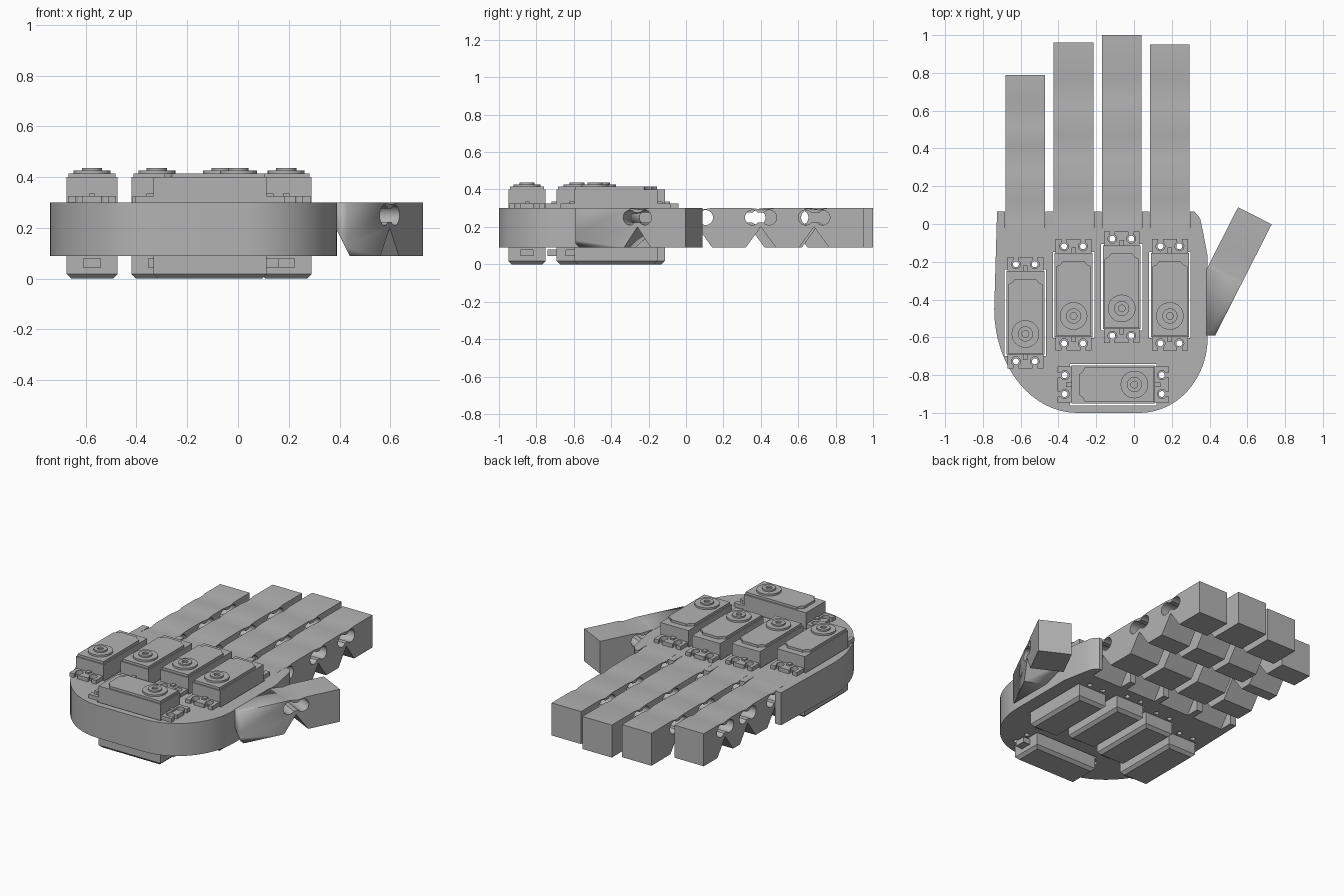
import bpy, bmesh
from math import cos, sin, pi, radians
from mathutils import Matrix, Vector

if "Cube" in bpy.data.objects:
    bpy.data.objects.remove(bpy.data.objects["Cube"])

grey = bpy.data.materials.new("plain grey")
grey.use_nodes = True
grey.diffuse_color = (0.45, 0.45, 0.45, 1)
grey.node_tree.nodes["Principled BSDF"].inputs["Base Color"].default_value = (0.45, 0.45, 0.45, 1)

BOTTOM, TOP = 0.09, 0.30


def arc(cx, cy, rx, ry, a0, a1, n=16):
    return [(cx + rx * cos(radians(a0 + (a1 - a0) * i / n)),
             cy + ry * sin(radians(a0 + (a1 - a0) * i / n))) for i in range(n + 1)]


def circle(cx, cy, r, n=24):
    return arc(cx, cy, r, r, 0, 360, n)[:-1]


def rect(cx, cy, hx, hy):
    return [(cx - hx, cy - hy), (cx + hx, cy - hy), (cx + hx, cy + hy), (cx - hx, cy + hy)]


def finish(name, mesh, matrix):
    mesh.transform(matrix)
    mesh.materials.clear()
    mesh.materials.append(grey)
    obj = bpy.data.objects.new(name, mesh)
    bpy.context.collection.objects.link(obj)
    bpy.ops.object.select_all(action='DESELECT')
    obj.select_set(True)
    bpy.context.view_layer.objects.active = obj
    bpy.ops.object.shade_smooth_by_angle(angle=radians(30))
    return obj


def plate(name, loops, z0, z1, matrix=Matrix()):
    """Extrude an outline, with further loops as holes, from z0 to z1."""
    curve = bpy.data.curves.new(name, 'CURVE')
    curve.dimensions, curve.fill_mode = '2D', 'BOTH'
    curve.extrude = (z1 - z0) / 2
    for loop in loops:
        spline = curve.splines.new('POLY')
        spline.points.add(len(loop) - 1)
        for point, (x, y) in zip(spline.points, loop):
            point.co = (x, y, 0, 1)
        spline.use_cyclic_u = True
    temp = bpy.data.objects.new(name + "_curve", curve)
    bpy.context.collection.objects.link(temp)
    graph = bpy.context.evaluated_depsgraph_get()
    mesh = bpy.data.meshes.new_from_object(temp.evaluated_get(graph))
    bpy.data.objects.remove(temp)
    bm = bmesh.new()
    bm.from_mesh(mesh)
    bmesh.ops.remove_doubles(bm, verts=bm.verts, dist=1e-5)
    bmesh.ops.recalc_face_normals(bm, faces=bm.faces)
    bm.to_mesh(mesh)
    bm.free()
    return finish(name, mesh, matrix @ Matrix.Translation((0, 0, (z0 + z1) / 2)))


def block(name, lo, hi, matrix, chamfer=0):
    """Box between two corners, with an optional chamfer round its underside."""
    lo, hi = Vector(lo), Vector(hi)
    bm = bmesh.new()
    bmesh.ops.create_cube(bm, size=1)
    for v in bm.verts:
        v.co = [(lo[i] + hi[i]) / 2 + v.co[i] * (hi[i] - lo[i]) for i in range(3)]
    if chamfer:
        edges = [e for e in bm.edges if all(v.co.z < lo.z + 0.001 for v in e.verts)]
        bmesh.ops.bevel(bm, geom=edges, offset=chamfer, segments=1, affect='EDGES')
    mesh = bpy.data.meshes.new(name)
    bm.to_mesh(mesh)
    bm.free()
    return finish(name, mesh, matrix)


# Finger side profile: V notches below, shallow dips above, dogbone hinge holes
def finger_loops(start, end, joints):
    low, high, holes = [], [], []
    for c in joints:
        notch = [(c - 0.08, BOTTOM), (c, 0.2), (c + 0.08, BOTTOM)]
        if c - 0.08 <= start:
            notch[0] = (start, BOTTOM)
        low += notch
        high += [(c - 0.05, TOP), (c + 0.02, TOP - 0.008), (c + 0.07, TOP)]
        holes.append(arc(c - 0.045, 0.25, 0.04, 0.04, 40, 320, 14)
                     + arc(c + 0.045, 0.25, 0.04, 0.04, -140, 140, 14))
    first = [] if low[0][0] <= start else [(start, BOTTOM)]
    outline = first + low + [(end, BOTTOM), (end, TOP)] + high[::-1] + [(start, TOP)]
    return [outline] + holes


# Four fingers: name, centre x, tip y, knuckle positions
WIDTH = 0.21
BASE = -0.02
fingers = [("little", -0.575, 0.79, (0.06, 0.34, 0.57)),
           ("ring", -0.32, 0.96, (0.06, 0.40, 0.685)),
           ("middle", -0.065, 1.0, (0.06, 0.40, 0.70)),
           ("index", 0.19, 0.95, (0.06, 0.40, 0.685))]
for label, x, tip, joints in fingers:
    frame = Matrix(((0, 0, 1, x), (1, 0, 0, 0), (0, 1, 0, 0), (0, 0, 0, 1)))
    plate(label + "_finger", finger_loops(BASE, tip, joints), -WIDTH / 2, WIDTH / 2, frame)

# Thumb, angled outwards and trimmed where it meets the palm
u = Vector((0.3, 0.59, 0)).normalized()
frame = Matrix(((u.x, 0, u.y, 0.43), (u.y, 0, -u.x, -0.59), (0, 1, 0, 0), (0, 0, 0, 1)))
thumb = plate("thumb", finger_loops(-0.2, 0.66, (0.37,)), -0.2, 0, frame)
bm = bmesh.new()
bm.from_mesh(thumb.data)
for point, normal in (((0, -0.59, 0), (0, -1, 0)), ((0.385, 0, 0), (-1, 0, 0)),
                      ((0.385, 0, 0.2), (-0.11, 0, -0.055))):
    geom = bm.verts[:] + bm.edges[:] + bm.faces[:]
    cut = bmesh.ops.bisect_plane(bm, geom=geom, dist=1e-5, plane_co=point,
                                 plane_no=normal, clear_outer=True)
    rim = [e for e in cut["geom_cut"] if isinstance(e, bmesh.types.BMEdge) and e.is_boundary]
    bmesh.ops.holes_fill(bm, edges=rim, sides=0)
bmesh.ops.recalc_face_normals(bm, faces=bm.faces)
bm.to_mesh(thumb.data)
bm.free()

# Five motors: name, centre and turn
motors = [("little", -0.575, -0.47, 0), ("ring", -0.32, -0.375, 0),
          ("middle", -0.065, -0.335, 0), ("index", 0.19, -0.375, 0),
          ("thumb", -0.11, -0.85, pi / 2)]

# Palm: rounded heel, finger slots along the far edge, motor openings
outline = arc(-0.3, -0.45, 0.44, 0.55, 180, 270) + arc(0.03, -0.6, 0.36, 0.4, 270, 360)
outline += [(0.39, -0.17), (0.365, -0.04), (0.35, 0.03), (0.32, 0.065)]
for label, x, tip, joints in fingers[::-1]:
    r, l = x + WIDTH / 2 + 0.002, x - WIDTH / 2 - 0.002
    outline += [(r, 0.065), (r, BASE), (l, BASE), (l, 0.065)]
outline.append((-0.725, 0.065))
openings = []
for label, x, y, turn in motors:
    hx, hy = (0.228, 0.11) if turn else (0.11, 0.228)
    openings.append(rect(x, y, hx, hy))
    for sx in (-0.05, 0.05):
        for sy in (-0.257, 0.257):
            ox, oy = (sy, sx) if turn else (sx, sy)
            openings.append(circle(x + ox, y + oy, 0.016, 12))
plate("palm", [outline] + openings, BOTTOM, TOP)


# Mounting ear with two keyhole slots open to its outer edge
def ear(sign):
    pts = [(-0.095, 0.215), (0.095, 0.215), (0.095, 0.295)]
    for sx in (0.05, -0.05):
        pts += [(sx + 0.013, 0.295)] + arc(sx, 0.257, 0.024, 0.024, 57, -237, 12) + [(sx - 0.013, 0.295)]
    pts.append((-0.095, 0.295))
    return [(x, sign * y) for x, y in pts]


for label, x, y, turn in motors:
    at = Matrix.Translation((x, y, 0)) @ Matrix.Rotation(turn, 4, 'Z')
    name = label + "_motor_"
    block(name + "case", (-0.1, -0.222, 0), (0.1, 0.222, 0.40), at, 0.018)
    block(name + "cable_exit", (-0.035, -0.27, 0.045), (0.035, -0.21, 0.08), at)
    for side, sign in (("front", -1), ("back", 1)):
        plate(name + side + "_ear", [ear(sign)], TOP, TOP + 0.025, at)
        block(name + side + "_rib", (-0.012, sign * 0.25, TOP + 0.02),
              (0.012, sign * 0.215, TOP + 0.035), at)
    # Raised lid with a shoulder at the far end
    lid = [(-0.092, -0.215), (0.092, -0.215), (0.092, 0.15), (0.07, 0.16),
           (0.055, 0.18), (-0.055, 0.18), (-0.07, 0.16), (-0.092, 0.15)]
    plate(name + "lid", [lid], 0.395, 0.415, at)
    # Output boss and shaft
    plate(name + "boss", [circle(0, -0.112, 0.073, 32)], 0.41, 0.427, at)
    plate(name + "collar", [circle(0, -0.112, 0.04), circle(0, -0.112, 0.018, 16)], 0.42, 0.437, at)
